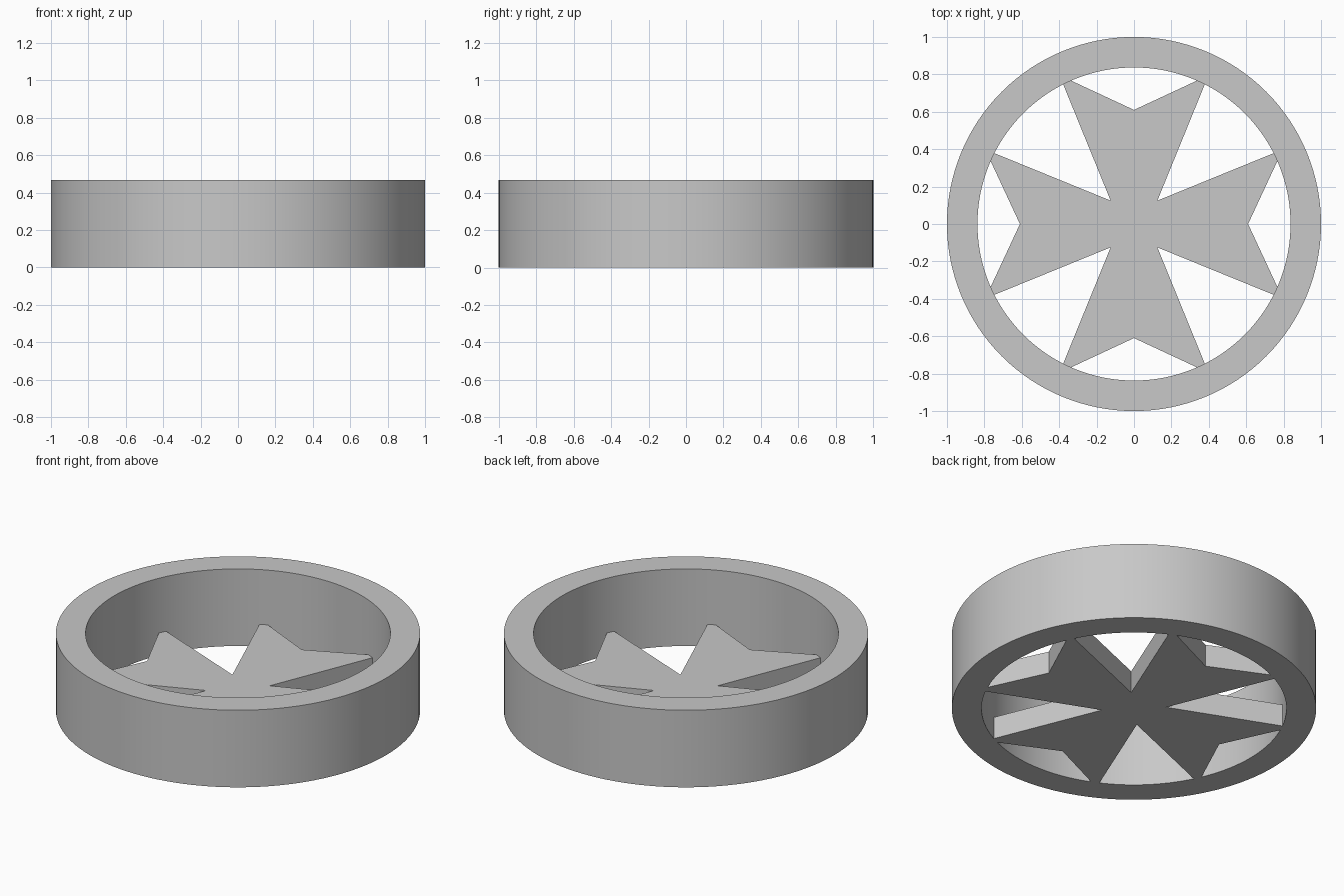
import bpy
import bmesh
from math import radians
from mathutils import Matrix, Vector

cube = bpy.data.objects.get("Cube")
if cube:
    bpy.data.objects.remove(cube, do_unlink=True)

RING_HEIGHT = 0.467
CROSS_HEIGHT = 0.135
OUTER, INNER = 1.0, 0.837

grey = bpy.data.materials.new("light grey")
grey.use_nodes = True
colour = (0.58, 0.58, 0.58, 1)
grey.diffuse_color = colour
grey.node_tree.nodes["Principled BSDF"].inputs["Base Color"].default_value = colour


def add_object(name, bm):
    bmesh.ops.recalc_face_normals(bm, faces=bm.faces)
    mesh = bpy.data.meshes.new(name)
    bm.to_mesh(mesh)
    bm.free()
    mesh.materials.append(grey)
    obj = bpy.data.objects.new(name, mesh)
    bpy.context.collection.objects.link(obj)
    return obj


# Outer ring: a rectangular section spun around the centre
bm = bmesh.new()
section = [(INNER, 0), (OUTER, 0), (OUTER, RING_HEIGHT), (INNER, RING_HEIGHT)]
verts = [bm.verts.new((r, 0, z)) for r, z in section]
edges = [bm.edges.new((verts[i - 1], verts[i])) for i in range(4)]
bmesh.ops.spin(bm, geom=verts + edges, cent=(0, 0, 0), axis=(0, 0, 1),
               angle=radians(360), steps=128, use_merge=True)
bmesh.ops.remove_doubles(bm, verts=bm.verts, dist=0.0001)
ring = add_object("outer_ring", bm)
bpy.ops.object.select_all(action="DESELECT")
ring.select_set(True)
bpy.context.view_layer.objects.active = ring
bpy.ops.object.shade_smooth_by_angle(angle=radians(30))

# Eight-pointed cross: one notched arm outline repeated four times
arm = [(0.125, 0.125), (0.382, 0.755), (0.344, 0.77), (0, 0.61),
       (-0.344, 0.77), (-0.382, 0.755)]
bm = bmesh.new()
outline = []
for quarter in range(4):
    turn = Matrix.Rotation(radians(90 * quarter), 3, "Z")
    outline += [bm.verts.new(turn @ Vector((x, y, 0))) for x, y in arm]
base = bm.faces.new(outline)
top = bmesh.ops.extrude_face_region(bm, geom=[base], use_keep_orig=True)
bmesh.ops.translate(bm, vec=(0, 0, CROSS_HEIGHT),
                    verts=[v for v in top["geom"] if isinstance(v, bmesh.types.BMVert)])
add_object("notched_cross", bm)
